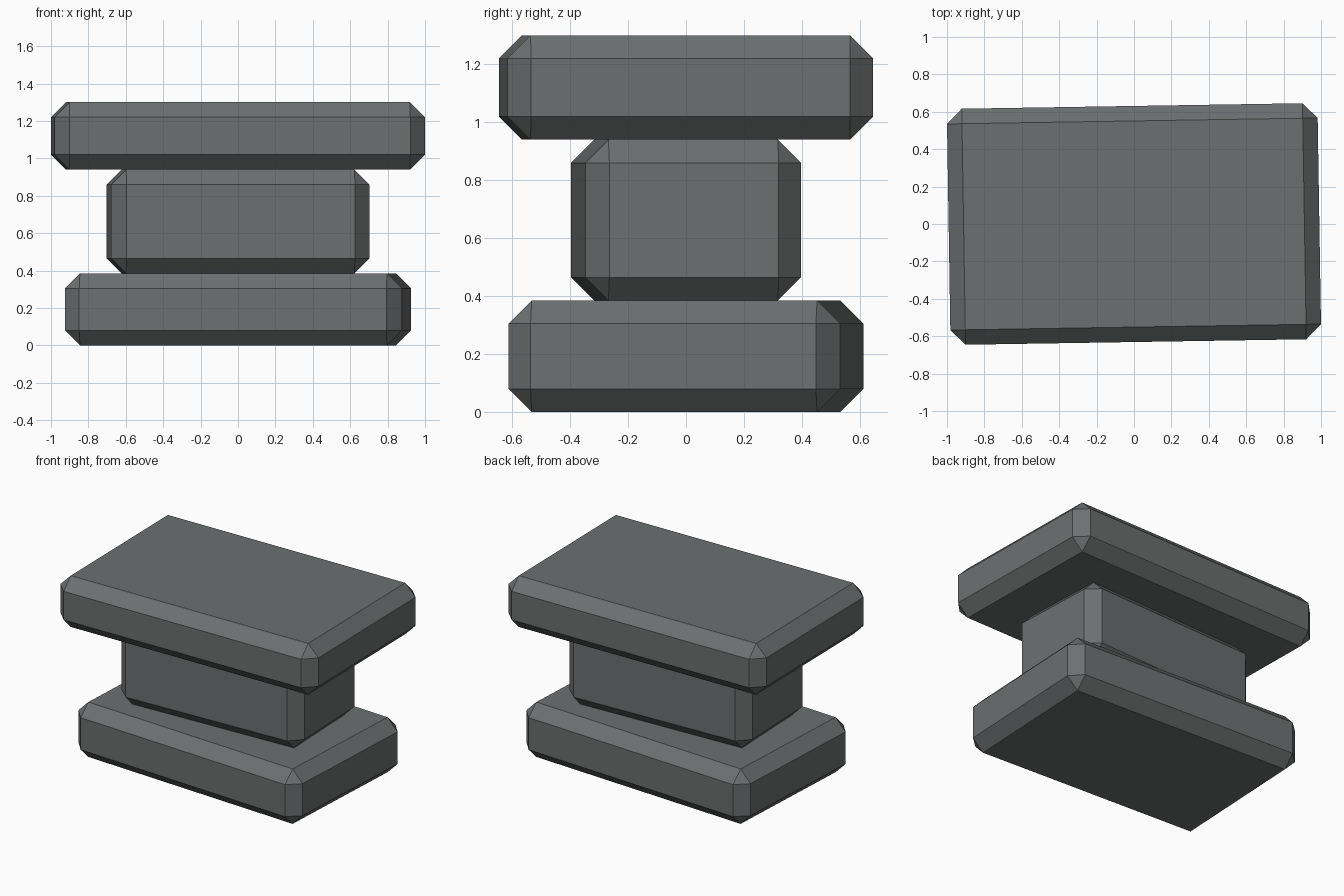
import bpy
import math

cube = bpy.data.objects.get("Cube")
if cube:
    bpy.data.objects.remove(cube, do_unlink=True)

# Single dark stone colour
stone = bpy.data.materials.new("dark_grey_stone")
stone.use_nodes = True
colour = (0.15, 0.162, 0.162, 1.0)
stone.diffuse_color = colour
shader = next(n for n in stone.node_tree.nodes if n.type == 'BSDF_PRINCIPLED')
shader.inputs["Base Color"].default_value = colour
shader.inputs["Roughness"].default_value = 0.9

CHAMFER = 0.08


def block(name, width, depth, bottom, top, turn):
    """Chamfered stone block, turned a little about the vertical axis."""
    bpy.ops.mesh.primitive_cube_add(size=1, location=(0, 0, (bottom + top) / 2))
    ob = bpy.context.object
    ob.name = ob.data.name = name
    ob.scale = (width, depth, top - bottom)
    bpy.ops.object.transform_apply(location=False, rotation=False, scale=True)
    ob.rotation_euler.z = math.radians(turn)
    ob.data.materials.append(stone)
    bevel = ob.modifiers.new("chamfer", 'BEVEL')
    bevel.width = CHAMFER
    bevel.segments = 1
    bevel.limit_method = 'NONE'
    return ob


# Stacked blocks, each slightly askew
block("base_slab", 1.804, 1.146, 0.0, 0.385, -2.8)
block("middle_block", 1.382, 0.745, 0.385, 0.94, 2.3)
block("top_slab", 1.982, 1.262, 0.94, 1.30, 0.92)
